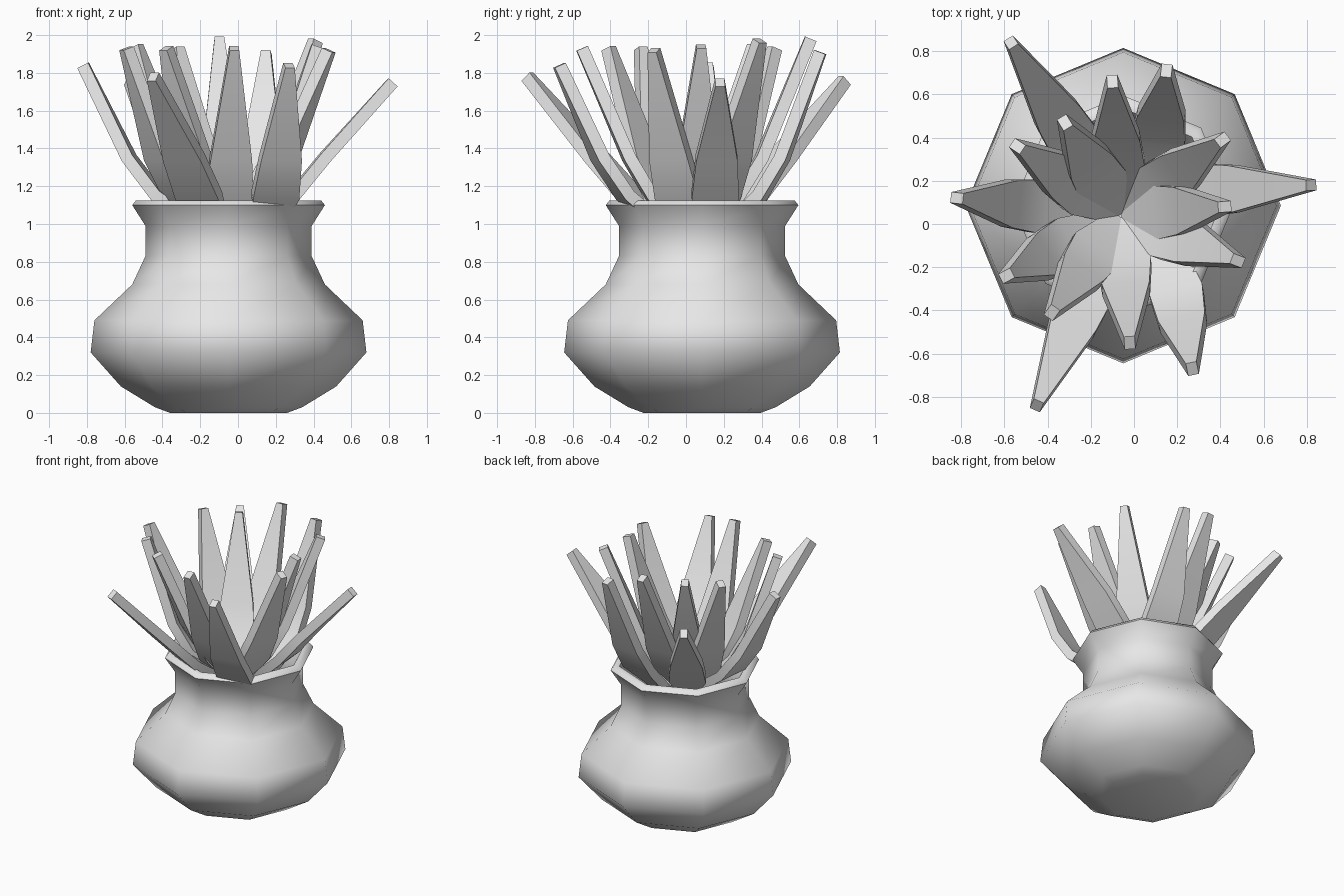
import bpy
import bmesh
from math import cos, sin, pi
from mathutils import Vector

if "Cube" in bpy.data.objects:
    bpy.data.objects.remove(bpy.data.objects["Cube"], do_unlink=True)

# One plain grey for pot and plant
grey = bpy.data.materials.new("plain_grey")
grey.use_nodes = True
shade = (0.8, 0.8, 0.8, 1)
grey.diffuse_color = shade
grey.node_tree.nodes["Principled BSDF"].inputs["Base Color"].default_value = shade


def loft(name, rings, angle):
    """Join equally sized closed rings of points into a capped solid."""
    bm = bmesh.new()
    loops = [[bm.verts.new(point) for point in ring] for ring in rings]
    for low, high in zip(loops, loops[1:]):
        for i in range(len(low)):
            j = (i + 1) % len(low)
            bm.faces.new((low[i], low[j], high[j], high[i]))
    bm.faces.new(list(reversed(loops[0])))
    bm.faces.new(loops[-1])
    bmesh.ops.recalc_face_normals(bm, faces=bm.faces)
    mesh = bpy.data.meshes.new(name)
    bm.to_mesh(mesh)
    bm.free()
    mesh.materials.append(grey)
    obj = bpy.data.objects.new(name, mesh)
    bpy.context.collection.objects.link(obj)
    bpy.ops.object.select_all(action="DESELECT")
    obj.select_set(True)
    bpy.context.view_layer.objects.active = obj
    bpy.ops.object.shade_smooth_by_angle(angle=angle)
    return obj


# Eight-sided pot: outer wall from base to lip, then down the inner wall
POT_CENTRE = Vector((-0.05, 0.085, 0))
pot_profile = [
    (0.31, 0), (0.39, 0.03), (0.57, 0.14), (0.73, 0.32), (0.71, 0.49),
    (0.51, 0.68), (0.44, 0.83), (0.44, 0.99), (0.51, 1.1), (0.49, 1.125),
    (0.45, 1.125), (0.38, 0.99), (0.38, 0.83), (0.45, 0.68),
]


def octagon(radius, height):
    return [POT_CENTRE + Vector((radius * cos(k * pi / 4), radius * sin(k * pi / 4), height))
            for k in range(8)]


loft("pot", [octagon(r, z) for r, z in pot_profile], pi / 3)


# Thick pointed blade that leaves the pot and arches outward to its tip
def leaf(name, tip, base, bow):
    tip = Vector(tip)
    base = Vector((base[0], base[1], 0.92))
    flat = Vector((tip.x - base.x, tip.y - base.y, 0))
    side = flat.normalized().cross(Vector((0, 0, 1)))
    # distance outward, height and half width along the blade
    stations = [(0.06, base.z, 0.05), (bow - 0.2, 1.15, 0.125),
                (bow, 1.35, 0.11), (1, tip.z, 0.025)]
    spine = [Vector((base.x, base.y, z)) + flat * d for d, z, w in stations]
    rings = []
    for i, (d, z, w) in enumerate(stations):
        along = (spine[min(i + 1, len(spine) - 1)] - spine[max(i - 1, 0)]).normalized()
        up = side.cross(along) * 0.032
        across = side * w
        rings.append([spine[i] + across + up, spine[i] - across + up,
                      spine[i] - across - up, spine[i] + across - up])
    loft(name, rings, pi / 6)


# Inner crown: leaves sharing one heart
HEART = (-0.06, 0.04)
inner_tips = [
    (-0.1, 0.66, 1.98), (-0.32, 0.47, 1.93), (-0.54, 0.36, 1.94),
    (0.41, 0.39, 1.97), (0.42, 0.08, 1.94), (0.48, -0.17, 1.92),
    (-0.02, -0.55, 1.93), (-0.38, -0.41, 1.93),
]
for n, tip in enumerate(inner_tips):
    leaf(f"inner_leaf_{n + 1}", tip, HEART, 0.58)

# Outer ring: leaves rooted nearer the lip, some more upright
outer_leaves = [
    ((-0.57, 0.84, 1.76), HEART, 0.58),
    ((0.15, 0.71, 1.91), (0.08, 0.12), 0.66),
    ((0.82, 0.18, 1.75), (0, 0.14), 0.56),
    ((0.27, -0.67, 1.84), (0.13, 0), 0.68),
    ((-0.45, -0.84, 1.78), HEART, 0.58),
    ((-0.59, -0.24, 1.93), HEART, 0.68),
    ((-0.82, 0.12, 1.84), HEART, 0.68),
]
for n, (tip, base, bow) in enumerate(outer_leaves):
    leaf(f"outer_leaf_{n + 1}", tip, base, bow)
